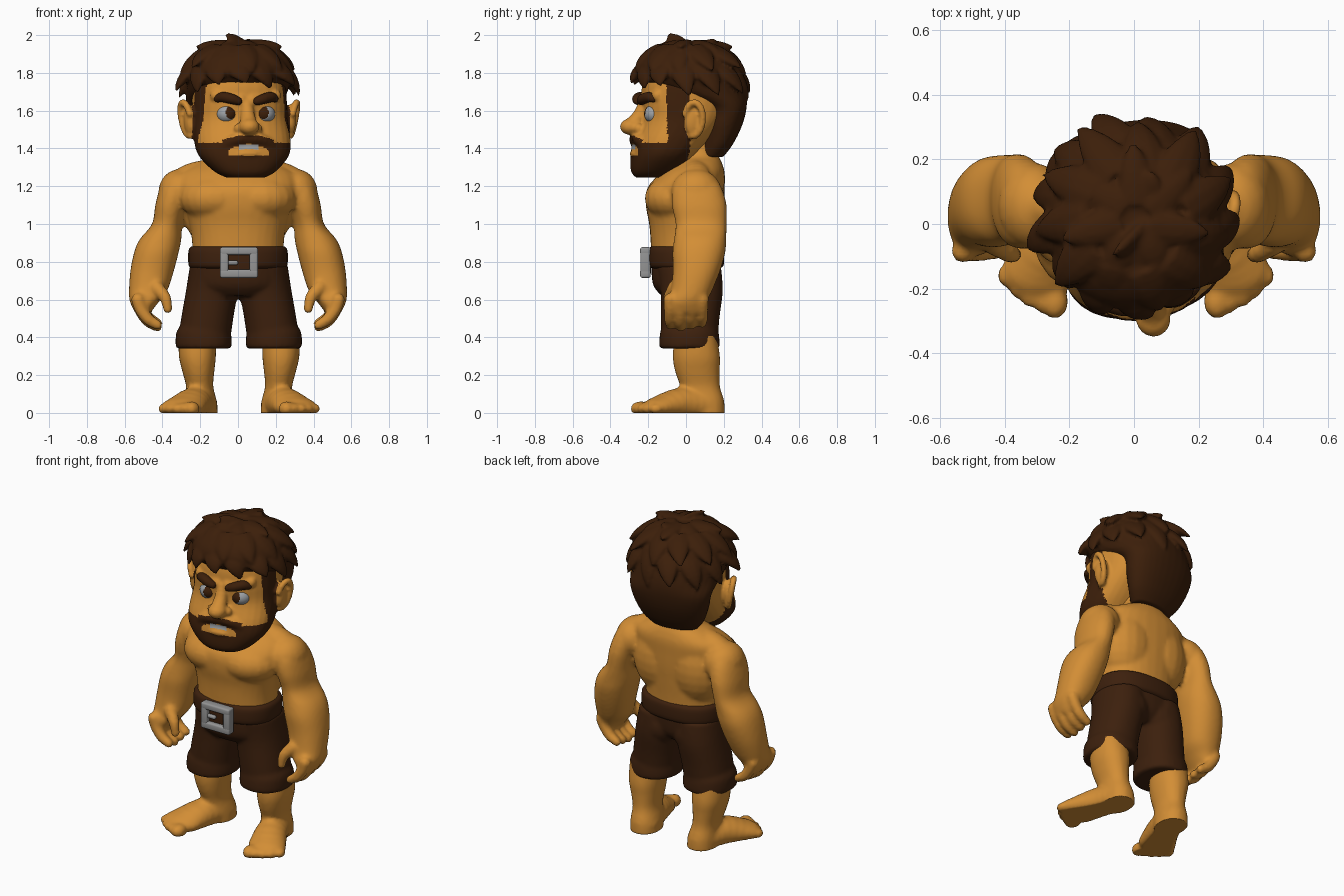
import bpy, bmesh, math
from mathutils import Vector, Matrix

if "Cube" in bpy.data.objects:
    bpy.data.objects.remove(bpy.data.objects["Cube"])


def mat(name, rgb):
    m = bpy.data.materials.new(name)
    m.diffuse_color = (*rgb, 1)
    m.use_nodes = True
    m.node_tree.nodes["Principled BSDF"].inputs["Base Color"].default_value = m.diffuse_color
    return m


SKIN = mat("skin", (0.65, 0.27, 0.036))
HAIR = mat("dark brown hair", (0.045, 0.0135, 0.003))
CLOTH = mat("dark brown cloth", (0.046, 0.0145, 0.004))
GREY = mat("grey metal", (0.30, 0.30, 0.30))
WHITE = mat("eye grey", (0.34, 0.36, 0.38))
YAW = Matrix.Translation((.008, 0, 0)) @ Matrix.Rotation(math.radians(10), 4, 'Z')   # head is turned slightly


class Shape:
    """Collects the closed forms of one part."""
    def __init__(self):
        self.v, self.f = [], []

    def rings(self, rings):
        o, n = len(self.v), len(rings[0])
        for r in rings:
            self.v.extend(r)
        for j in range(len(rings) - 1):
            for i in range(n):
                a, b = o + j * n, (i + 1) % n
                self.f.append((a + i, a + b, a + n + b, a + n + i))
        self.f.append(tuple(range(o + n - 1, o - 1, -1)))
        self.f.append(tuple(range(len(self.v) - n, len(self.v))))


def spline(P, k=5):
    """Catmull-Rom through tuples of any length."""
    out = []
    for i in range(len(P) - 1):
        a, b, c, d = P[max(i - 1, 0)], P[i], P[i + 1], P[min(i + 2, len(P) - 1)]
        for j in range(k):
            t = j / k
            out.append([0.5 * (2 * q + (r - p) * t + (2 * p - 5 * q + 4 * r - s) * t * t
                               + (3 * q - p - 3 * r + s) * t ** 3) for p, q, r, s in zip(a, b, c, d)])
    return out + [list(P[-1])]


def loft(sh, secs, s=1, e=2.2, n=32, dx=0):
    """Stack of horizontal rounded sections (x, y, z, rx, ry)."""
    unit = []
    for i in range(n):
        c, d = math.cos(i * math.tau / n), math.sin(i * math.tau / n)
        unit.append((math.copysign(abs(c) ** (2 / e), c), math.copysign(abs(d) ** (2 / e), d)))
    secs = spline(sorted(secs, key=lambda q: q[2]), 4)
    sh.rings([[(s * x + dx + rx * c, y + ry * d, z) for c, d in unit] for x, y, z, rx, ry in secs])


def ball(sh, c, r, s=1, n=18, m=12):
    rings = []
    for j in range(m + 1):
        h = math.pi * (j + .15) / (m + .3)
        rings.append([(s * c[0] + r[0] * math.sin(h) * math.cos(i * math.tau / n),
                       c[1] + r[1] * math.sin(h) * math.sin(i * math.tau / n),
                       c[2] - r[2] * math.cos(h)) for i in range(n)])
    sh.rings(rings)


def chain(sh, pts, s=1, k=3):
    """Run of balls along points (x, y, z, r)."""
    for x, y, z, r in spline(pts, k):
        ball(sh, (x, y, z), (r, r, r), s, 12, 8)


def lock(sh, root, tip, w):
    """Flat pointed hair lock curving from root to tip."""
    a, c = Vector(root), Vector(tip)
    out = Vector((c.x, c.y - 0.02, 0.12)).normalized()
    b = (a + c) / 2 + out * 0.035
    rings = []
    for i in range(8):
        t = i / 7
        p = a * (1 - t) ** 2 + b * 2 * t * (1 - t) + c * t * t
        d = ((b - a) * (1 - t) + (c - b) * t).normalized()
        side = d.cross(out).normalized()
        nor = side.cross(d)
        r = w * (1 - t ** 1.8) + 0.005
        rings.append([tuple(p + side * r * math.cos(q * math.tau / 10) + nor * 0.5 * r * math.sin(q * math.tau / 10))
                      for q in range(10)])
    sh.rings(rings)


def build(name, sh, mats, voxel=None, smooth=2, rule=None, head=False, floor=False):
    me = bpy.data.meshes.new(name)
    me.from_pydata(sh.v, [], sh.f)
    ob = bpy.data.objects.new(name, me)
    bpy.context.collection.objects.link(ob)
    if voxel:   # fuse all the overlapping forms into one soft skin
        r = ob.modifiers.new("fuse", 'REMESH')
        r.mode, r.voxel_size = 'VOXEL', voxel
        m = ob.modifiers.new("soften", 'SMOOTH')
        m.factor, m.iterations = 0.5, smooth
        me = bpy.data.meshes.new_from_object(ob.evaluated_get(bpy.context.evaluated_depsgraph_get()))
        ob.modifiers.clear()
        ob.data = me
        me.name = name
    me.materials.clear()
    for m in mats:
        me.materials.append(m)
    n = len(me.polygons)
    me.polygons.foreach_set("use_smooth", [True] * n)
    me.polygons.foreach_set("material_index", [rule(p.center) for p in me.polygons] if rule else [0] * n)
    if floor:
        for v in me.vertices:
            if v.co.z < 0:
                v.co.z = 0
    if head:
        me.transform(YAW)
    me.update()
    return ob


# Body: torso, arms, hands, legs, feet
sh = Shape()
loft(sh, [(0, 0, .75, .24, .18), (0, 0, .9, .243, .187), (0, 0, 1.0, .258, .195), (0, -.005, 1.1, .285, .208),
          (0, .0, 1.19, .32, .205), (0, .035, 1.27, .3, .17), (0, .06, 1.325, .21, .13),
          (0, .06, 1.37, .13, .11), (0, .05, 1.48, .11, .1)])
for s in (1, -1):
    dx = .012 if s > 0 else 0
    ball(sh, (.12, -.055, 1.135), (.19, .165, .125), s)   # chest
    ball(sh, (.12, .06, 1.1), (.18, .148, .23), s)        # back
    ball(sh, (.31, .055, 1.17), (.112, .135, .12), s)     # shoulder
    chain(sh, [(.12, .05, 1.265, .085), (.24, .055, 1.24, .085), (.32, .06, 1.19, .085)], s, 4)
    loft(sh, [(.325, .06, 1.25, .05, .09), (.335, .06, 1.19, .078, .13), (.355, .07, 1.1, .083, .145),
              (.375, .08, 1.0, .08, .135), (.41, .075, .92, .11, .138), (.432, .068, .85, .118, .14),
              (.455, .055, .75, .115, .125), (.475, .03, .65, .102, .11), (.495, .005, .59, .078, .105),
              (.505, 0, .53, .04, .09)], s)
    for i in range(4):                                    # curled fingers
        y, d = -.085 + .057 * i, .01 * abs(i - 1)
        chain(sh, [(.53, y, .6, .036), (.515, y, .54 + d, .034), (.475, y, .485 + d, .032),
                   (.425, y, .455 + d, .026)], s)
    chain(sh, [(.43, -.06, .66, .04), (.385, -.09, .61, .032), (.372, -.095, .55, .026)], s)   # thumb
    loft(sh, [(.215, .05, .42, .1, .11), (.215, .055, .3, .098, .125), (.21, .06, .22, .085, .118),
              (.203, .075, .14, .072, .105), (.195, .095, .06, .083, .108), (.192, .1, -.02, .085, .105)], s, dx=dx)
    for x, y, z, rx, ry, rz in spline([(.192, .11, .04, .085, .095, .07), (.235, -.02, .05, .095, .1, .085),
                                       (.29, -.14, .03, .118, .09, .055)], 4):
        ball(sh, (x + dx, y, z), (rx, ry, rz), s)         # foot
    for i in range(5):                                    # toes
        r = .047 if i == 0 else .038 - .002 * i
        ball(sh, (.245 + .038 * i + dx, -.24 + .005 * i * i, .022), (r * .9, r * 1.15, r * .85), s)
build("body", sh, [SKIN], .0125, 4, floor=True)

# Shorts with rolled cuffs
sh = Shape()
loft(sh, [(0, 0, .62, .18, .13), (0, 0, .68, .25, .175), (0, 0, .8, .25, .185)])
for s in (1, -1):
    dx = .008 if s > 0 else 0
    loft(sh, [(.125, .015, .78, .13, .17), (.138, .03, .65, .137, .165), (.163, .022, .5, .138, .155),
              (.18, .018, .38, .138, .15)], s, dx=dx)
    ball(sh, (.115, .085, .68), (.125, .11, .12), s)
    loft(sh, [(.182, .018, .34, .137, .147), (.182, .018, .355, .148, .16), (.182, .018, .42, .146, .156),
              (.18, .018, .45, .134, .146)], s, dx=dx)
build("shorts", sh, [CLOTH], .0125, 2)

# Belt
sh = Shape()
loft(sh, [(0, 0, .765, .245, .18), (0, 0, .785, .262, .2), (0, 0, .86, .262, .2), (0, 0, .882, .245, .183)], e=2.4)
build("belt", sh, [CLOTH])


# Buckle: four bars, a prong, and a dark backing
def boxes(name, items, m, bevel):
    b = Shape()
    for (x, y, z), (w, d, h) in items:
        b.rings([[(x + i * w / 2, y + j * d / 2, z + k * h / 2) for i, j in ((-1, -1), (1, -1), (1, 1), (-1, 1))]
                 for k in (-1, 1)])
    ob = build(name, b, [m])
    w = ob.modifiers.new("bevel", 'BEVEL')
    w.width, w.segments = bevel, 3


boxes("buckle", [((.005, -.215, .857), (.2, .055, .04)), ((.005, -.215, .737), (.2, .055, .044)),
                 ((-.073, -.215, .797), (.044, .054, .16)), ((.083, -.215, .797), (.044, .054, .16)),
                 ((-.03, -.222, .795), (.06, .025, .024))], GREY, .01)
boxes("buckle_backing", [((.005, -.2, .797), (.15, .03, .12))], CLOTH, .002)

# Head: skull, nose, ears, moustache and beard in one skin, beard coloured by rule
sh = Shape()
loft(sh, [(0, -.19, 1.245, .1, .075), (0, -.165, 1.28, .165, .125), (0, -.13, 1.36, .238, .16),
          (0, -.085, 1.44, .255, .19), (0, -.02, 1.55, .25, .215), (0, 0, 1.65, .248, .235),
          (0, .02, 1.75, .24, .245), (0, .02, 1.85, .2, .2), (0, .02, 1.9, .12, .12)], e=2.4)
chain(sh, [(0, -.22, 1.64, .034), (0, -.25, 1.57, .04), (0, -.285, 1.52, .048)])
ball(sh, (0, -.298, 1.515), (.054, .056, .044))
ball(sh, (0, -.272, 1.372), (.075, .028, .018))
for s in (1, -1):
    ball(sh, (.047, -.262, 1.505), (.03, .03, .028), s)
    chain(sh, [(0, -.265, 1.45, .03), (.06, -.262, 1.447, .034), (.12, -.24, 1.42, .034), (.145, -.225, 1.37, .03)], s)
    chain(sh, [(.03, -.22, 1.655, .032), (.16, -.18, 1.68, .032)], s, 5)     # brow ridge
    ball(sh, (.27, -.01, 1.55), (.03, .047, .085), s)                         # ear
    rim = []
    for i in range(11):
        a = math.radians(-100 + 26 * i)
        y, z = .046 * math.cos(a), .088 * math.sin(a)
        rim.append((.288 + .4 * y + .2 * z, -.01 + y, 1.555 + z, .019))
    chain(sh, rim, s, 2)


def face_colour(c):
    x, y, z = abs(c.x), c.y, c.z
    if y < -.2 and x < .05 and 1.395 < z < 1.416:
        return 2
    if y < -.2 and (x / .112) ** 2 + ((z - 1.392 + 1.2 * x * x) / .031) ** 2 < 1:
        return 0
    if x > .262 or y > -.02:
        return 0
    top = 1.468 - 1.2 * x * x if x < .14 else 1.432
    return 1 if z < top or (y > -.142 and z < 1.76) else 0


build("head_and_beard", sh, [SKIN, HAIR, WHITE], .0095, 2, face_colour, head=True)

# Eyes and brows
for s, side in ((1, "left"), (-1, "right")):
    sh = Shape()
    ball(sh, (.1, -.184, 1.582), (.058, .058, .052), s, 64, 40)
    build(side + "_eye", sh, [WHITE, HAIR],
          rule=lambda c: int(c.y < -.2 and ((c.x - s * .088) / .027) ** 2 + ((c.z - 1.59) / .034) ** 2 < 1), head=True)
    sh = Shape()
    for x, y, z, r in spline([(.05, -.25, 1.65, .022), (.085, -.245, 1.662, .028), (.13, -.222, 1.672, .028),
                              (.155, -.202, 1.662, .02)], 5):
        ball(sh, (x, y, z), (r, r * 1.1, r), s)
    build(side + "_brow", sh, [HAIR], .009, 2, head=True)

# Hair: rounded mass with rings of pointed locks
sh = Shape()
loft(sh, [(0, .125, 1.355, .14, .07), (0, .155, 1.42, .19, .088), (0, .18, 1.52, .23, .112),
          (0, .185, 1.62, .252, .132), (0, .08, 1.7, .268, .235), (0, .02, 1.78, .275, .27),
          (0, .005, 1.85, .255, .26), (0, 0, 1.92, .185, .195), (0, 0, 1.96, .08, .09)])


def lock_ring(n, phase, root_r, root_z, tip_r, tip_z, w, front_lift=0):
    for i in range(n):
        a = math.tau * (i + phase) / n
        b = a + .18                                       # sweep sideways
        wob = .018 * math.sin(i * 2.4)
        front = max(0, -math.sin(b))
        r = tip_r + wob - .035 * front
        lock(sh, (root_r * math.cos(a), .01 + root_r * math.sin(a), root_z),
             (r * math.cos(b), .015 + r * math.sin(b), tip_z + wob + front_lift * front), w)


lock_ring(13, .3, .225, 1.83, .333, 1.675, .068, .06)
lock_ring(11, .1, .15, 1.92, .322, 1.81, .07)
lock_ring(7, .4, .05, 1.945, .23, 1.92, .055)
lock(sh, (.03, -.02, 1.91), (-.09, -.08, 2.005), .055)
lock(sh, (.02, .06, 1.91), (.08, .15, 1.975), .06)
build("hair", sh, [HAIR], .01, 1, head=True)
